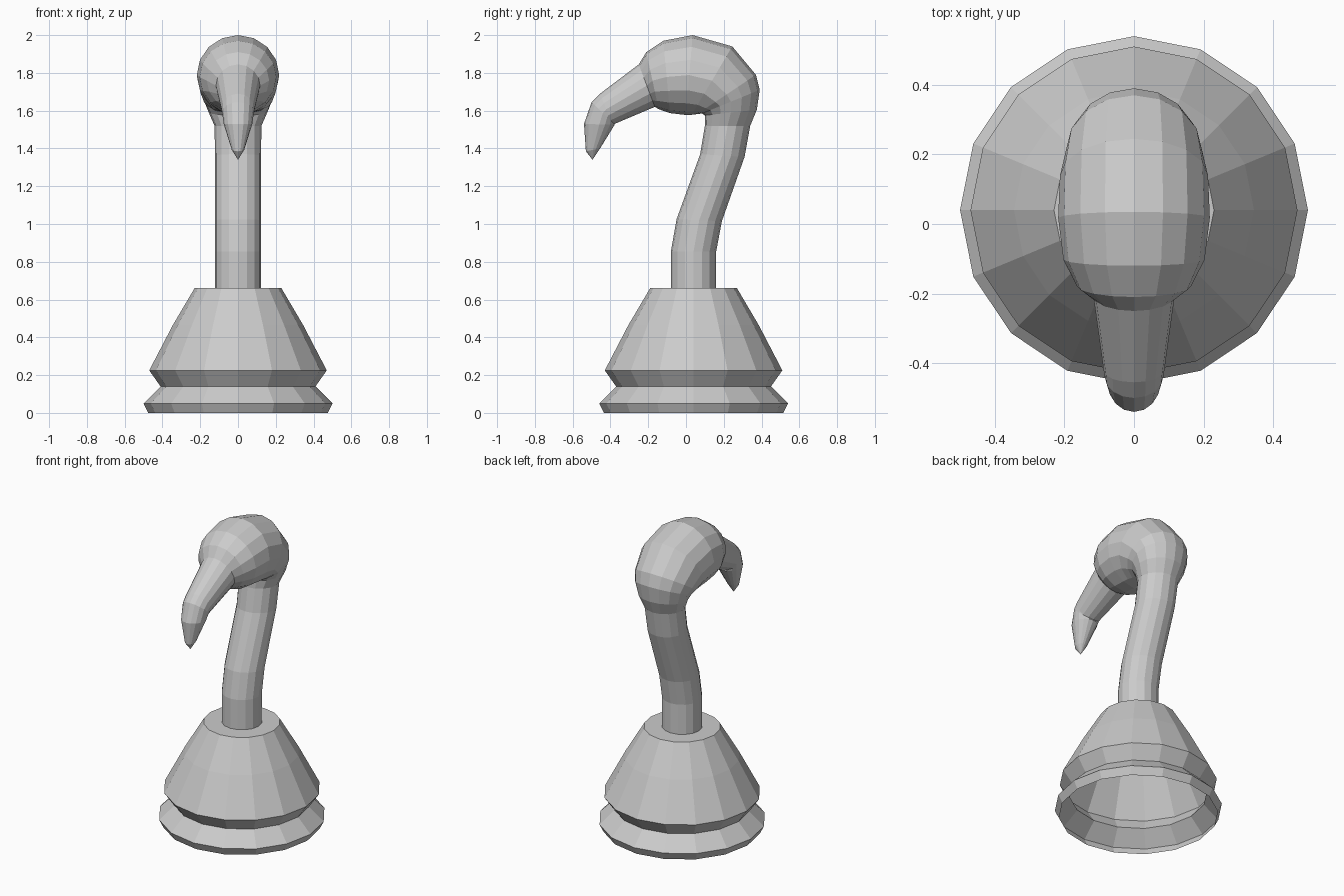
import bpy, bmesh, math
from mathutils import Vector

if "Cube" in bpy.data.objects:
    bpy.data.objects.remove(bpy.data.objects["Cube"])

SIDES = 16


def loft(name, rings, tip=None):
    """Skin elliptical rings given as (edge point a, opposite point b, half width in x)."""
    bm = bmesh.new()
    loops = []
    for a, b, w in rings:
        a, b = Vector((0, *a)), Vector((0, *b))
        centre, half = (a + b) / 2, (a - b) / 2
        loop = []
        for i in range(SIDES):
            t = 2 * math.pi * i / SIDES
            loop.append(bm.verts.new(centre + half * math.cos(t)
                                     + Vector((w * math.sin(t), 0, 0))))
        loops.append(loop)
    for lo, hi in zip(loops, loops[1:]):
        for i in range(SIDES):
            j = (i + 1) % SIDES
            bm.faces.new((lo[i], hi[i], hi[j], lo[j]))
    if tip:
        end = bm.verts.new((0, *tip))
        for i in range(SIDES):
            bm.faces.new((loops[-1][i], end, loops[-1][(i + 1) % SIDES]))
    bmesh.ops.recalc_face_normals(bm, faces=bm.faces[:])
    mesh = bpy.data.meshes.new(name)
    bm.to_mesh(mesh)
    bm.free()
    obj = bpy.data.objects.new(name, mesh)
    bpy.context.collection.objects.link(obj)
    return obj


# Base: flared foot, groove and bell, open underneath
CY = 0.04
profile = [(0.475, 0), (0.5, 0.05), (0.41, 0.14), (0.47, 0.225),
           (0.345, 0.465), (0.23, 0.66), (0.12, 0.66)]
loft("base", [((CY + r, z), (CY - r, z), r) for r, z in profile])

# Neck, head and hooked beak: one continuous tube (back/top edge, front/under edge, half width)
loft("neck_head_and_beak", [
    ((0.16, 0.66), (-0.08, 0.66), 0.122),
    ((0.16, 0.855), (-0.08, 0.855), 0.122),
    ((0.19, 1.015), (-0.05, 1.025), 0.122),
    ((0.31, 1.355), (0.075, 1.37), 0.122),
    ((0.34, 1.52), (0.10, 1.52), 0.124),
    ((0.375, 1.605), (0.10, 1.575), 0.155),
    ((0.39, 1.71), (0.085, 1.585), 0.178),
    ((0.37, 1.79), (0.06, 1.582), 0.195),
    ((0.245, 1.94), (0.03, 1.578), 0.213),
    ((0.035, 2.0), (0.0, 1.577), 0.218),
    ((-0.12, 1.97), (-0.085, 1.587), 0.203),
    ((-0.21, 1.91), (-0.145, 1.608), 0.165),
    ((-0.25, 1.845), (-0.165, 1.62), 0.117),
    ((-0.455, 1.69), (-0.39, 1.525), 0.087),
    ((-0.5, 1.645), (-0.38, 1.53), 0.084),
    ((-0.54, 1.53), (-0.378, 1.525), 0.075),
    ((-0.53, 1.385), (-0.455, 1.40), 0.033),
], tip=(-0.495, 1.34))
